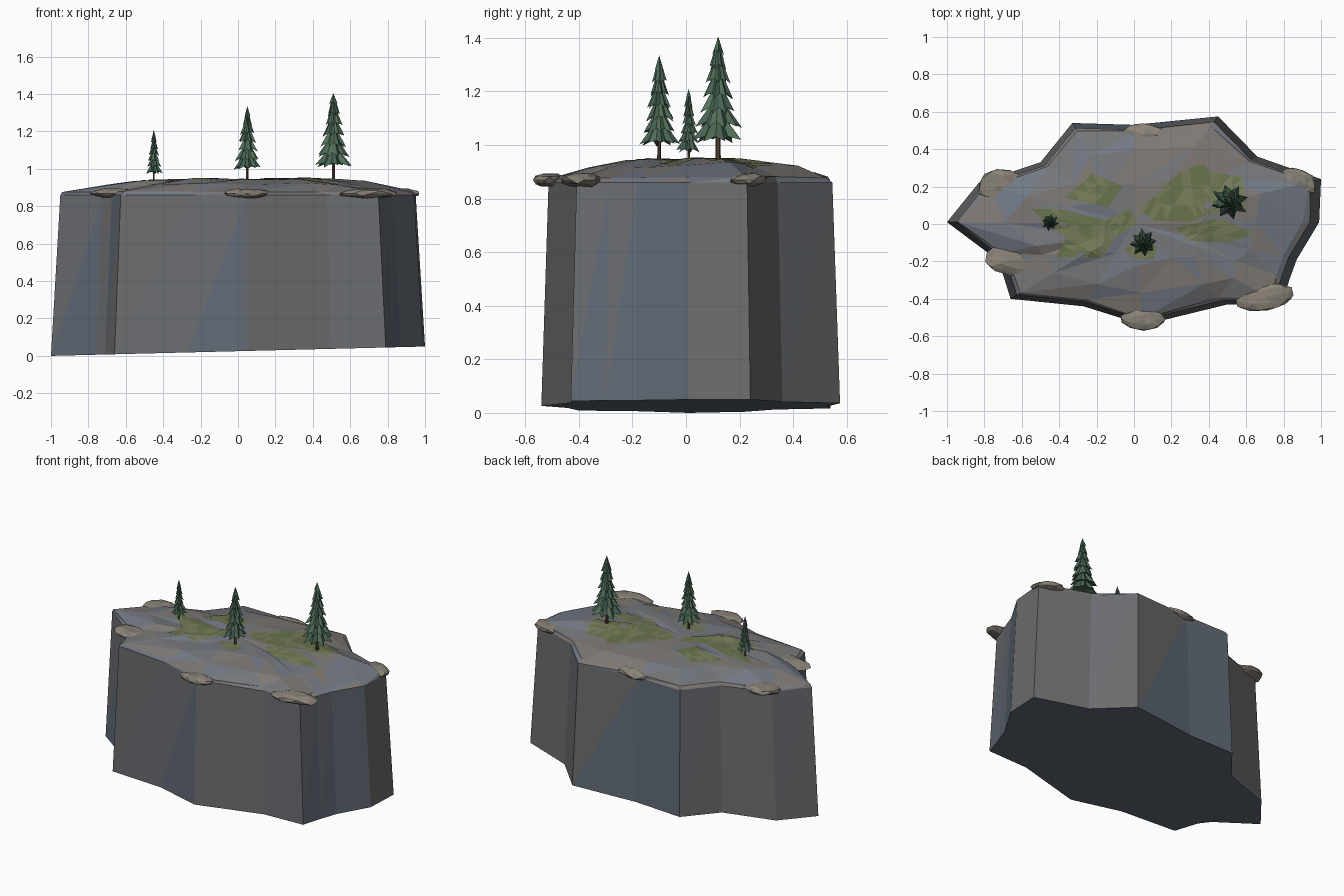
import bpy, bmesh, math, random
from mathutils import Vector, Matrix
from mathutils.bvhtree import BVHTree

if "Cube" in bpy.data.objects:
    bpy.data.objects.remove(bpy.data.objects["Cube"])

random.seed(4)


def mat(name, rgb):
    m = bpy.data.materials.new(name)
    m.diffuse_color = (*rgb, 1)
    m.use_nodes = True
    m.node_tree.nodes["Principled BSDF"].inputs["Base Color"].default_value = m.diffuse_color
    return m


STONE = [mat("stone_grey", (0.15, 0.15, 0.15)), mat("stone_blue", (0.12, 0.145, 0.18)),
         mat("stone_slate", (0.145, 0.15, 0.165))]
TOP = [mat("top_blue", (0.17, 0.19, 0.23)), mat("top_warm", (0.21, 0.19, 0.175)),
       mat("top_grey", (0.18, 0.185, 0.195))]
ROCK = [mat("rock_tan", (0.27, 0.235, 0.19)), mat("rock_dark", (0.22, 0.20, 0.17))]
GRASS = [mat("grass", (0.14, 0.17, 0.075)), mat("grass_dry", (0.18, 0.20, 0.10))]
PINE = [mat("pine", (0.06, 0.125, 0.085)), mat("pine_light", (0.085, 0.16, 0.10))]
BARK = [mat("bark", (0.09, 0.055, 0.035))]


def finish(name, bm, mats, pick=None):
    """Turn a bmesh into an object, spreading the material tints over the faces."""
    for f in bm.faces:
        f.material_index = pick(f) if pick else random.randrange(len(mats))
    me = bpy.data.meshes.new(name)
    bm.to_mesh(me)
    bm.free()
    for m in mats:
        me.materials.append(m)
    ob = bpy.data.objects.new(name, me)
    bpy.context.collection.objects.link(ob)
    return ob


# Cliff: jagged outline, straight tapering wall, low domed top
OUTLINE = [(-1, .01), (-.76, -.17), (-.71, -.24), (-.66, -.40), (-.27, -.44), (.05, -.54),
           (.50, -.43), (.79, -.43), (.83, -.30), (.87, -.19), (.99, .01), (1, .24),
           (.66, .36), (.45, .575), (0, .53), (-.33, .54), (-.50, .33), (-.83, .22)]
N = len(OUTLINE)
bm = bmesh.new()
rings = []
for scale, z, jit in [(1, None, 0), (.95, .86, 0), (.925, .878, .004), (.70, .925, .012), (.38, .943, .009)]:
    ring = []
    for x, y in OUTLINE:
        s = scale + random.uniform(-4, 4) * jit
        zz = .025 + .025 * x if z is None else z + random.uniform(-jit, jit)
        ring.append(bm.verts.new((x * s, y * s, zz)))
    rings.append(ring)
for a, b in zip(rings, rings[1:]):
    for i in range(N):
        j = (i + 1) % N
        bm.faces.new((a[i], a[j], b[j]))
        bm.faces.new((a[i], b[j], b[i]))
peak = bm.verts.new((0, 0, .945))
for i in range(N):
    bm.faces.new((rings[-1][i], rings[-1][(i + 1) % N], peak))
bm.faces.new(rings[0][::-1])
bm.normal_update()
ground = BVHTree.FromBMesh(bm)
finish("cliff", bm, STONE + TOP, lambda f: random.randrange(3) + (3 if f.normal.z > .4 else 0))


def height(x, y):
    hit = ground.ray_cast(Vector((x, y, 3)), Vector((0, 0, -1)))[0]
    return hit.z if hit else .86


# Grass patches draped over the top
PATCHES = [
    [(-.37, .14), (-.22, .27), (-.06, .20), (-.14, .09)],
    [(-.55, .08), (-.36, -.08), (-.42, -.18), (-.17, -.18), (-.10, -.07), (.02, 0), (-.02, .08),
     (-.15, .02), (-.40, .08)],
    [(.03, .08), (.10, .02), (.30, .01), (.42, .06), (.60, .10), (.58, .25), (.40, .28), (.37, .33),
     (.25, .28)],
    [(.22, -.02), (.30, -.09), (.50, -.10), (.66, -.05), (.45, .03)],
    [(-.05, -.14), (.03, -.19), (.10, -.19), (.13, -.13), (.05, -.07)]]
bm = bmesh.new()
for p in PATCHES:
    bm.faces.new([bm.verts.new((x, y, 0)) for x, y in p])
bmesh.ops.triangulate(bm, faces=bm.faces[:])
bmesh.ops.subdivide_edges(bm, edges=bm.edges[:], cuts=2, use_grid_fill=True)
bmesh.ops.triangulate(bm, faces=bm.faces[:])
for v in bm.verts:
    v.co.z = height(v.co.x, v.co.y) + .003
bm.normal_update()
for f in bm.faces:
    if f.normal.z < 0:
        f.normal_flip()
finish("grass", bm, GRASS)

# Flat rocks around the rim: x, y, half length, half depth, turn
for k, (x, y, a, b, turn) in enumerate([
        (-.72, .21, .12, .085, .15), (.05, .48, .13, .06, 0), (.88, .23, .105, .07, -.4),
        (-.655, -.19, .14, .085, -.1), (.05, -.51, .13, .06, 0), (.70, -.39, .17, .075, .2)]):
    bm = bmesh.new()
    bmesh.ops.create_icosphere(bm, subdivisions=2, radius=1)
    for v in bm.verts:
        v.co *= random.uniform(.85, 1.08)
    bm.transform(Matrix.Translation((x, y, .869)) @ Matrix.Rotation(turn, 4, 'Z')
                 @ Matrix.Diagonal((a, b, .028, 1)))
    finish(f"rim_rock_{k + 1}", bm, ROCK)


# Pines: thin trunk and stacked jagged skirts
def pine(k, x, y, top, radius):
    z0 = height(x, y) - .01
    h = top - z0
    bm = bmesh.new()
    bmesh.ops.create_cone(bm, cap_ends=True, segments=6, radius1=.1 * radius, radius2=.05 * radius,
                          depth=.9 * h, matrix=Matrix.Translation((x, y, z0 + .45 * h)))
    finish(f"trunk_{k}", bm, BARK)
    bm = bmesh.new()
    tiers, pts = 7, 8
    for t in range(tiers):
        u = t / (tiers - 1)
        r = radius * (1 - .78 * u)
        low = z0 + h * (.18 + .69 * u)
        tip = bm.verts.new((x, y, min(top, low + .25 * h)))
        core = bm.verts.new((x, y, low + .06 * h))
        spin = random.uniform(0, 6)
        ring = []
        for i in range(pts * 2):
            a = spin + math.pi * i / pts
            q = r * (random.uniform(.85, 1.08) if i % 2 == 0 else .62)
            z = low + h * (random.uniform(-.03, .01) if i % 2 == 0 else .025)
            ring.append(bm.verts.new((x + q * math.cos(a), y + q * math.sin(a), z)))
        for i in range(pts * 2):
            v, w = ring[i], ring[(i + 1) % (pts * 2)]
            bm.faces.new((v, w, tip))
            bm.faces.new((w, v, core))
    finish(f"pine_needles_{k}", bm, PINE)


pine(1, -.45, .01, 1.21, .046)
pine(2, .05, -.10, 1.335, .076)
pine(3, .51, .12, 1.405, .10)
